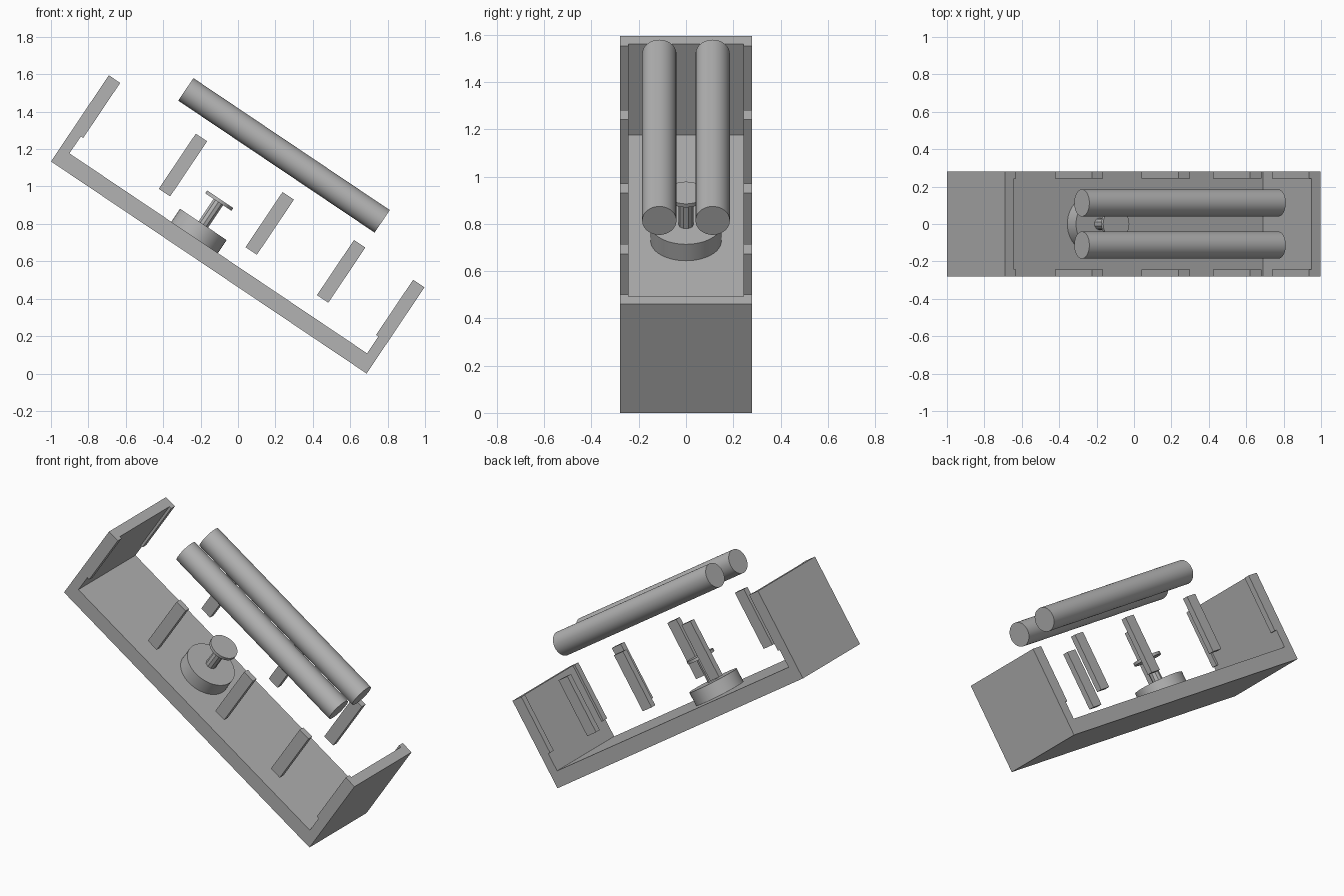
import bpy
import math
from mathutils import Matrix

cube = bpy.data.objects.get("Cube")
if cube:
    bpy.data.objects.remove(cube, do_unlink=True)

LENGTH, HEIGHT, HALF_W = 2.033, 0.555, 0.28
FLOOR, WALL = 0.091, 0.058
STRIP_W, STRIP_D, STRIP_LOW = 0.073, 0.036, 0.2

# The whole assembly is tipped about the y axis
TILT = math.radians(33.9)
FRAME = Matrix.Translation((-1, 0, LENGTH * math.sin(TILT))) @ Matrix.Rotation(TILT, 4, 'Y')

grey = bpy.data.materials.new("plain grey")
grey.use_nodes = True
colour = (0.45, 0.45, 0.45, 1)
grey.diffuse_color = colour
grey.node_tree.nodes["Principled BSDF"].inputs["Base Color"].default_value = colour


def finish(name, local, smooth=False):
    """Name, colour and place the active object in the tilted frame."""
    ob = bpy.context.object
    ob.name = name
    ob.data.materials.append(grey)
    if smooth:
        bpy.ops.object.shade_smooth_by_angle(angle=math.radians(30))
    ob.matrix_world = FRAME @ local
    return ob


def box(name, x, y, z):
    """Box given by its low and high limits on each local axis."""
    bpy.ops.mesh.primitive_cube_add(size=1)
    limits = (x, y, z)
    size = [b - a for a, b in limits]
    bpy.context.object.data.transform(Matrix.Diagonal((*size, 1)))
    return finish(name, Matrix.Translation([(a + b) / 2 for a, b in limits]))


def upright_disc(name, radius, low, high, sides, smooth=True):
    bpy.ops.mesh.primitive_cylinder_add(vertices=sides, radius=radius, depth=high - low)
    return finish(name, Matrix.Translation((0.864, 0, (low + high) / 2)), smooth)


# Tray: floor and two end walls joined into one U-shaped solid
bpy.ops.mesh.primitive_plane_add()
tray = finish("tray", Matrix.Identity(4))
outline = [(0, 0), (LENGTH, 0), (LENGTH, HEIGHT), (LENGTH - WALL, HEIGHT),
           (LENGTH - WALL, FLOOR), (WALL, FLOOR), (WALL, HEIGHT), (0, HEIGHT)]
n = len(outline)
verts = [(x, side * HALF_W, z) for side in (-1, 1) for x, z in outline]
faces = [tuple(range(n)), tuple(reversed(range(n, 2 * n)))]
faces += [(i, i + n, (i + 1) % n + n, (i + 1) % n) for i in range(n)]
tray.data.clear_geometry()
tray.data.from_pydata(verts, [], faces)
tray.data.update()

# Side slats: three free pairs, plus shallow ribs on the inside of each end wall
slats = {"first_slat": (0.56, 0.56 + STRIP_W),
         "middle_slat": (1.119, 1.119 + STRIP_W),
         "last_slat": (1.579, 1.579 + STRIP_W),
         "upper_wall_rib": (WALL, STRIP_W),
         "lower_wall_rib": (LENGTH - STRIP_W, LENGTH - WALL)}
for name, span in slats.items():
    box("front_" + name, span, (-HALF_W, STRIP_D - HALF_W), (STRIP_LOW, HEIGHT))
    box("back_" + name, span, (HALF_W - STRIP_D, HALF_W), (STRIP_LOW, HEIGHT))

# Pedestal with stem and cap
upright_disc("pedestal_base", 0.15, FLOOR, 0.175, 48)
upright_disc("pedestal_stem", 0.032, 0.175, 0.32, 10, smooth=False)
upright_disc("pedestal_cap", 0.084, 0.319, 0.337, 48)

# Two long rods floating above the tray
for name, y in (("front_rod", -0.113), ("back_rod", 0.113)):
    bpy.ops.mesh.primitive_cylinder_add(vertices=48, radius=0.0725, depth=1.265)
    finish(name, Matrix.Translation((1.016, y, 0.722)) @ Matrix.Rotation(math.pi / 2, 4, 'Y'), True)
